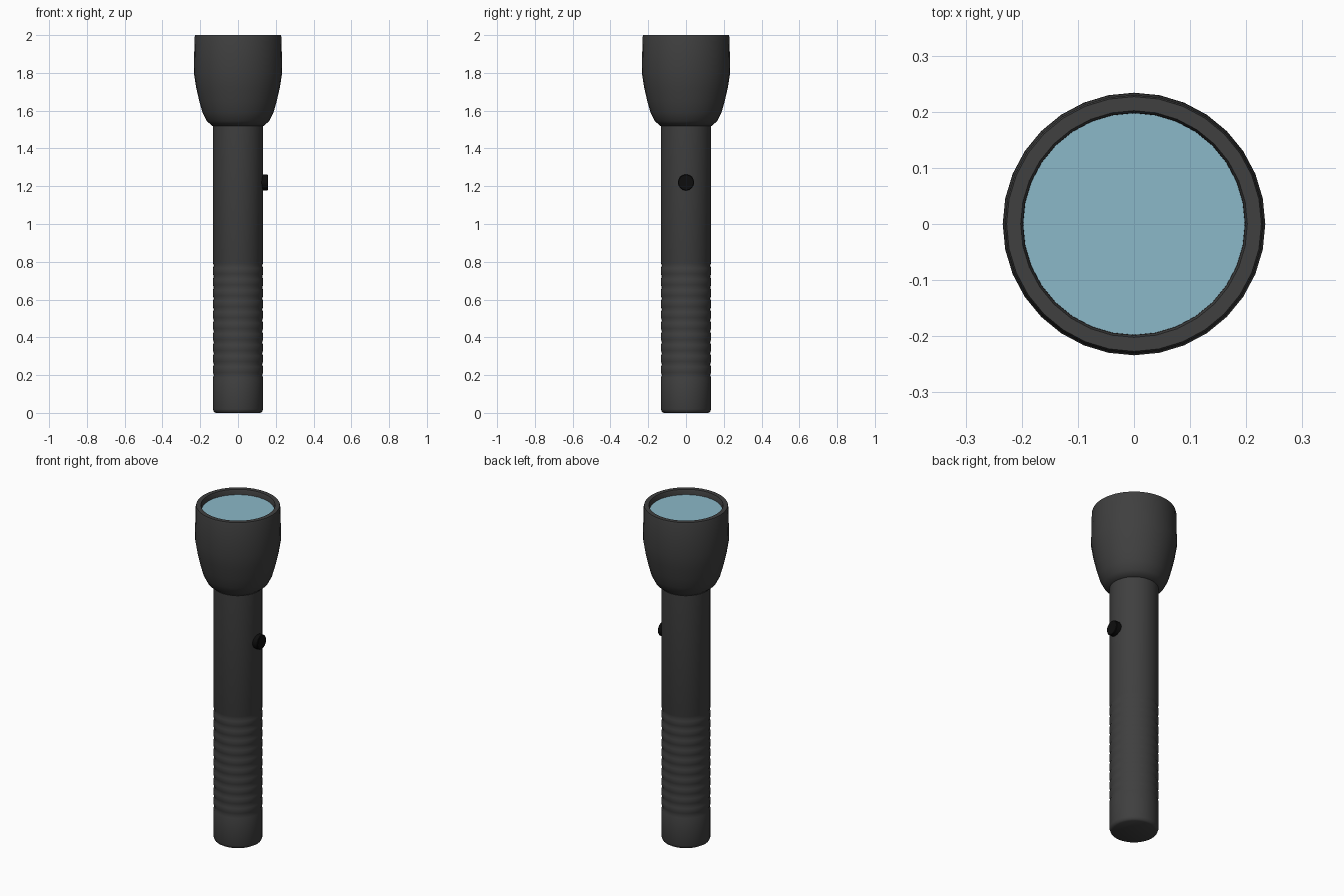
import bpy, bmesh, math
from mathutils import Matrix

if "Cube" in bpy.data.objects:
    bpy.data.objects.remove(bpy.data.objects["Cube"])

SIDES = 32


def material(name, rgb):
    m = bpy.data.materials.new(name)
    m.diffuse_color = (*rgb, 1)
    m.use_nodes = True
    m.node_tree.nodes["Principled BSDF"].inputs["Base Color"].default_value = m.diffuse_color
    return m


def finish(name, bm, mat, angle):
    bmesh.ops.remove_doubles(bm, verts=bm.verts, dist=1e-5)
    bmesh.ops.recalc_face_normals(bm, faces=bm.faces)
    me = bpy.data.meshes.new(name)
    bm.to_mesh(me)
    bm.free()
    me.materials.append(mat)
    ob = bpy.data.objects.new(name, me)
    bpy.context.collection.objects.link(ob)
    bpy.ops.object.select_all(action='DESELECT')
    ob.select_set(True)
    bpy.context.view_layer.objects.active = ob
    bpy.ops.object.shade_smooth_by_angle(angle=math.radians(angle))
    return ob


def lathe(name, profile, mat, sides=SIDES, angle=40, turn=None):
    bm = bmesh.new()
    verts = [bm.verts.new((r, 0, z)) for r, z in profile]
    edges = [bm.edges.new(p) for p in zip(verts, verts[1:])]
    bmesh.ops.spin(bm, geom=verts + edges, cent=(0, 0, 0), axis=(0, 0, 1),
                   angle=2 * math.pi, steps=sides)
    if turn:
        bm.transform(turn)
    return finish(name, bm, mat, angle)


casing = material("dark grey casing", (0.05, 0.05, 0.05))
glass = material("pale blue lens", (0.26, 0.48, 0.58))
rubber = material("black rubber", (0.004, 0.004, 0.004))

# Handle with rounded foot and shallow grip grooves
handle = [(0, 0), (0.118, 0), (0.128, 0.006), (0.133, 0.02)]
for i in range(11):
    z = 0.2 + i * 0.058
    handle += [(0.133, z - 0.014), (0.128, z), (0.133, z + 0.014)]
handle += [(0.133, 1.56)]
lathe("handle", handle, casing)

# Flared head with an open rim
lathe("head", [(0.12, 1.52), (0.137, 1.52), (0.165, 1.545), (0.188, 1.59),
               (0.205, 1.65), (0.221, 1.72), (0.234, 1.80), (0.230, 1.99),
               (0.227, 2.0), (0.202, 2.0), (0.198, 1.99), (0.197, 1.95)],
      casing, angle=60)

# Recessed lens disc
lathe("lens", [(0, 1.97), (0.1975, 1.97)], glass)

# Push button on the right side
lathe("switch_button", [(0.043, 0.11), (0.043, 0.155), (0.040, 0.158), (0, 0.158)],
      rubber, sides=16,
      turn=Matrix.Translation((0, 0, 1.22)) @ Matrix.Rotation(math.pi / 2, 4, 'Y'))

# Make the lens face upward
lens = bpy.data.objects["lens"].data
if lens.polygons[0].normal.z < 0:
    lens.flip_normals()
